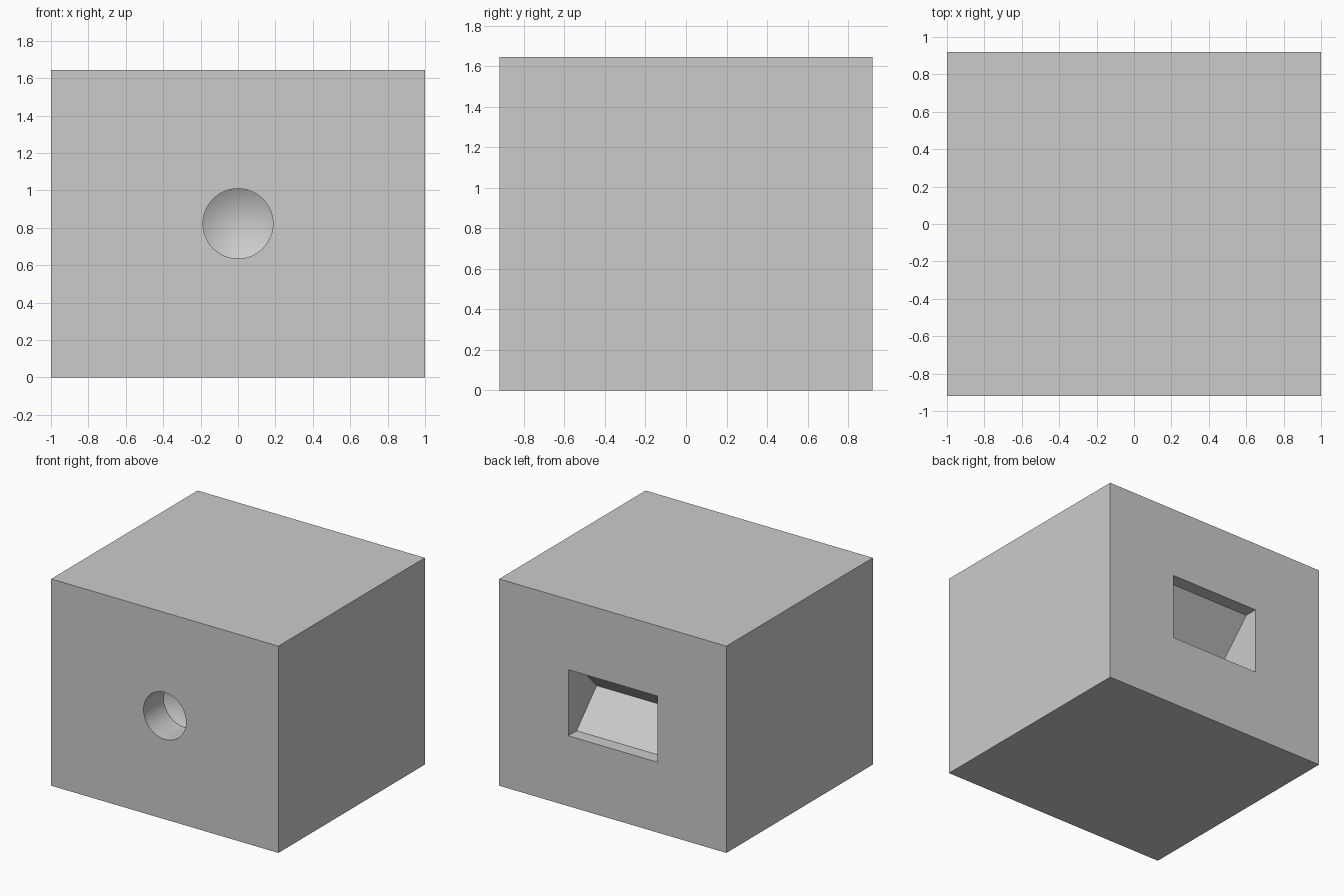
import bpy, bmesh, math

if "Cube" in bpy.data.objects:
    bpy.data.objects.remove(bpy.data.objects["Cube"])

W, D, H = 2.0, 1.84, 1.645      # block size
MID = H / 2                     # height of both recesses


def make_object(name, bm):
    bmesh.ops.recalc_face_normals(bm, faces=bm.faces)
    mesh = bpy.data.meshes.new(name)
    bm.to_mesh(mesh)
    bm.free()
    ob = bpy.data.objects.new(name, mesh)
    bpy.context.collection.objects.link(ob)
    return ob


def bridge(bm, a, b):
    n = len(a)
    for i in range(n):
        j = (i + 1) % n
        bm.faces.new((a[i], a[j], b[j], b[i]))


# Solid block
bm = bmesh.new()
bmesh.ops.create_cube(bm, size=1)
for v in bm.verts:
    v.co = (v.co.x * W, v.co.y * D, v.co.z * H + MID)
block = make_object("block", bm)

# Round front hole with a shallow conical bottom
bm = bmesh.new()
N, R = 48, 0.187
rings = [[bm.verts.new((R * math.cos(2 * math.pi * i / N), y,
                        MID + R * math.sin(2 * math.pi * i / N))) for i in range(N)]
         for y in (-D / 2 - 0.1, -D / 2 + 0.25)]
bm.faces.new(rings[0])
bridge(bm, *rings)
tip = bm.verts.new((0, -D / 2 + 0.36, MID))
for i in range(N):
    bm.faces.new((rings[1][i], rings[1][(i + 1) % N], tip))
hole = make_object("hole_cutter", bm)

# Rectangular back pocket with a V-shaped bottom
bm = bmesh.new()
profile = [(-0.1, -0.263), (0.105, -0.263), (0.357, 0), (0.105, 0.263), (-0.1, 0.263)]
ends = [[bm.verts.new((x, D / 2 - d, MID + h)) for d, h in profile]
        for x in (-0.392, 0.392)]
for e in ends:
    bm.faces.new(e)
bridge(bm, *ends)
pocket = make_object("pocket_cutter", bm)

# Cut both recesses, then shade
bpy.context.view_layer.objects.active = block
for ob in bpy.context.view_layer.objects:
    ob.select_set(ob == block)
for cutter in (hole, pocket):
    mod = block.modifiers.new(cutter.name, 'BOOLEAN')
    mod.operation = 'DIFFERENCE'
    mod.solver = 'EXACT'
    mod.object = cutter
    bpy.ops.object.modifier_apply(modifier=mod.name)
    bpy.data.objects.remove(cutter)
bpy.ops.object.shade_smooth_by_angle(angle=math.radians(25))
